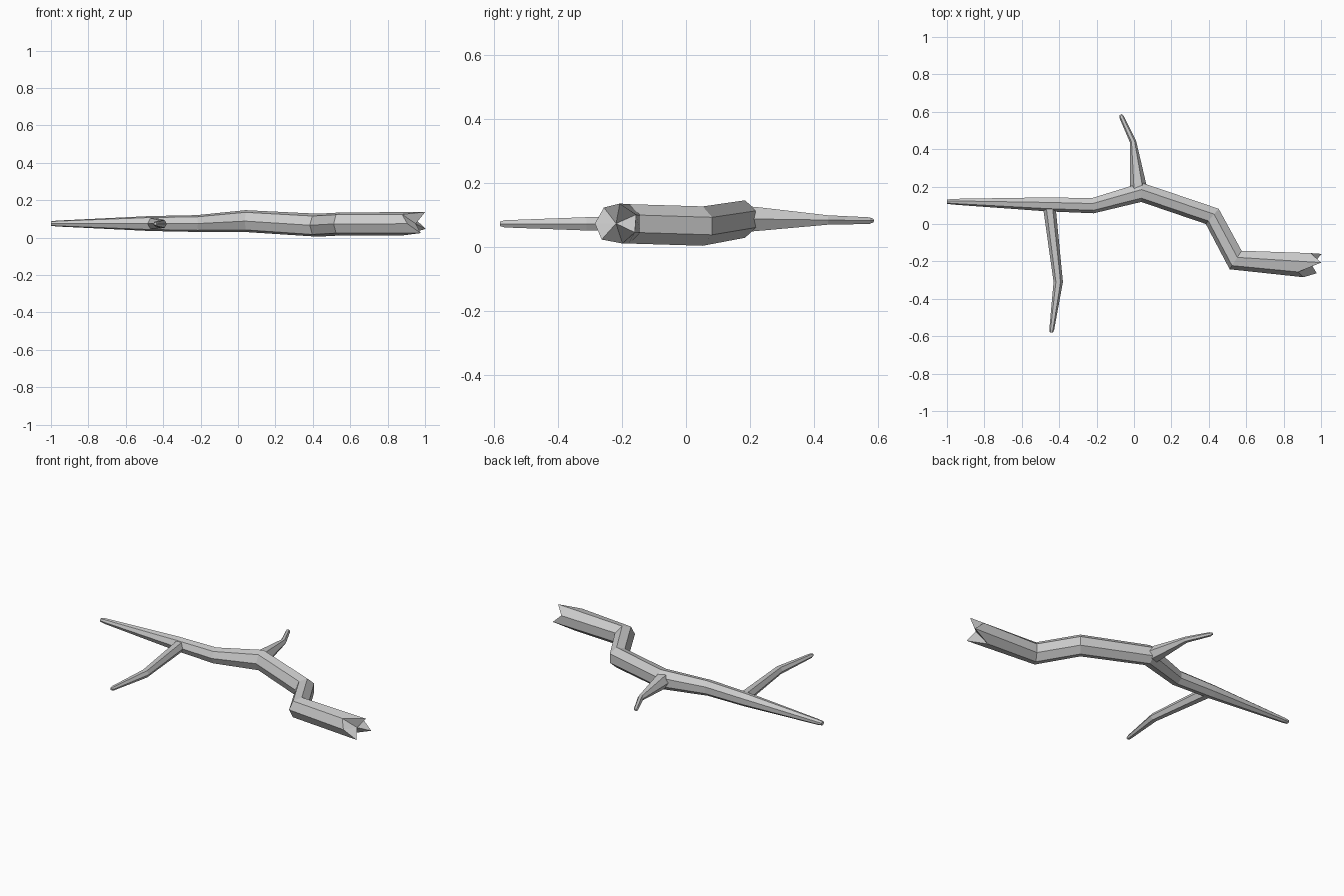
import bpy, math
from mathutils import Vector

if "Cube" in bpy.data.objects:
    bpy.data.objects.remove(bpy.data.objects["Cube"])


def loft(name, pts, sides, phase, jag=None):
    """Skin a tapering limb; pts = (x, y, z, half width, half height)."""
    P = [Vector(p[:3]) for p in pts]
    verts, faces, n = [], [], len(pts)
    for i, p in enumerate(pts):
        t = Vector((0, 0, 0))
        if i > 0:
            t += (P[i] - P[i - 1]).normalized()
        if i < n - 1:
            t += (P[i + 1] - P[i]).normalized()
        t.z = 0
        t.normalize()
        side = Vector((-t.y, t.x, 0))
        for k in range(sides):
            a = phase + math.tau * k / sides
            v = P[i] + side * p[3] * math.cos(a) + Vector((0, 0, p[4] * math.sin(a)))
            if jag and i == n - 1:
                v += t * jag[k]
            verts.append(v)
    for i in range(n - 1):
        for k in range(sides):
            a, b = i * sides + k, i * sides + (k + 1) % sides
            faces.append((a, a + sides, b + sides, b))
    faces.append(tuple(range(sides)))
    last = (n - 1) * sides
    if jag:  # splintered end fanned around a centre point
        verts.append(P[-1] + t * 0.02)
        faces += [(last + k, len(verts) - 1, last + (k + 1) % sides) for k in range(sides)]
    else:
        faces.append(tuple(reversed(range(last, last + sides))))
    me = bpy.data.meshes.new(name)
    me.from_pydata(verts, [], faces)
    ob = bpy.data.objects.new(name, me)
    bpy.context.collection.objects.link(ob)
    bpy.context.view_layer.objects.active = ob
    ob.select_set(True)
    bpy.ops.object.mode_set(mode='EDIT')
    bpy.ops.mesh.select_all(action='SELECT')
    bpy.ops.mesh.normals_make_consistent(inside=False)
    bpy.ops.object.mode_set(mode='OBJECT')
    ob.select_set(False)
    return ob


# main branch, thin tip to broken end
loft("main_branch", [
    (-1.00, 0.12, 0.075, 0.012, 0.012),
    (-0.97, 0.12, 0.075, 0.016, 0.016),
    (-0.47, 0.107, 0.075, 0.039, 0.041),
    (-0.22, 0.10, 0.075, 0.043, 0.046),
    (0.04, 0.172, 0.088, 0.054, 0.060),
    (0.42, 0.043, 0.066, 0.056, 0.063),
    (0.545, -0.19, 0.073, 0.062, 0.063),
    (0.93, -0.217, 0.074, 0.069, 0.064),
], 7, math.pi, jag=[-0.02, 0.05, -0.05, 0.07, 0.01, 0.07, -0.05])

# back twig
loft("back_twig", [
    (0.03, 0.15, 0.088, 0.05, 0.05),
    (0.02, 0.22, 0.088, 0.043, 0.043),
    (-0.005, 0.44, 0.085, 0.017, 0.017),
    (-0.065, 0.57, 0.083, 0.013, 0.012),
    (-0.072, 0.584, 0.083, 0.007, 0.006),
], 6, 0)

# front twig
loft("front_twig", [
    (-0.455, 0.11, 0.075, 0.034, 0.034),
    (-0.405, -0.31, 0.073, 0.025, 0.024),
    (-0.44, -0.565, 0.073, 0.013, 0.013),
    (-0.442, -0.58, 0.073, 0.008, 0.008),
], 6, 0)
